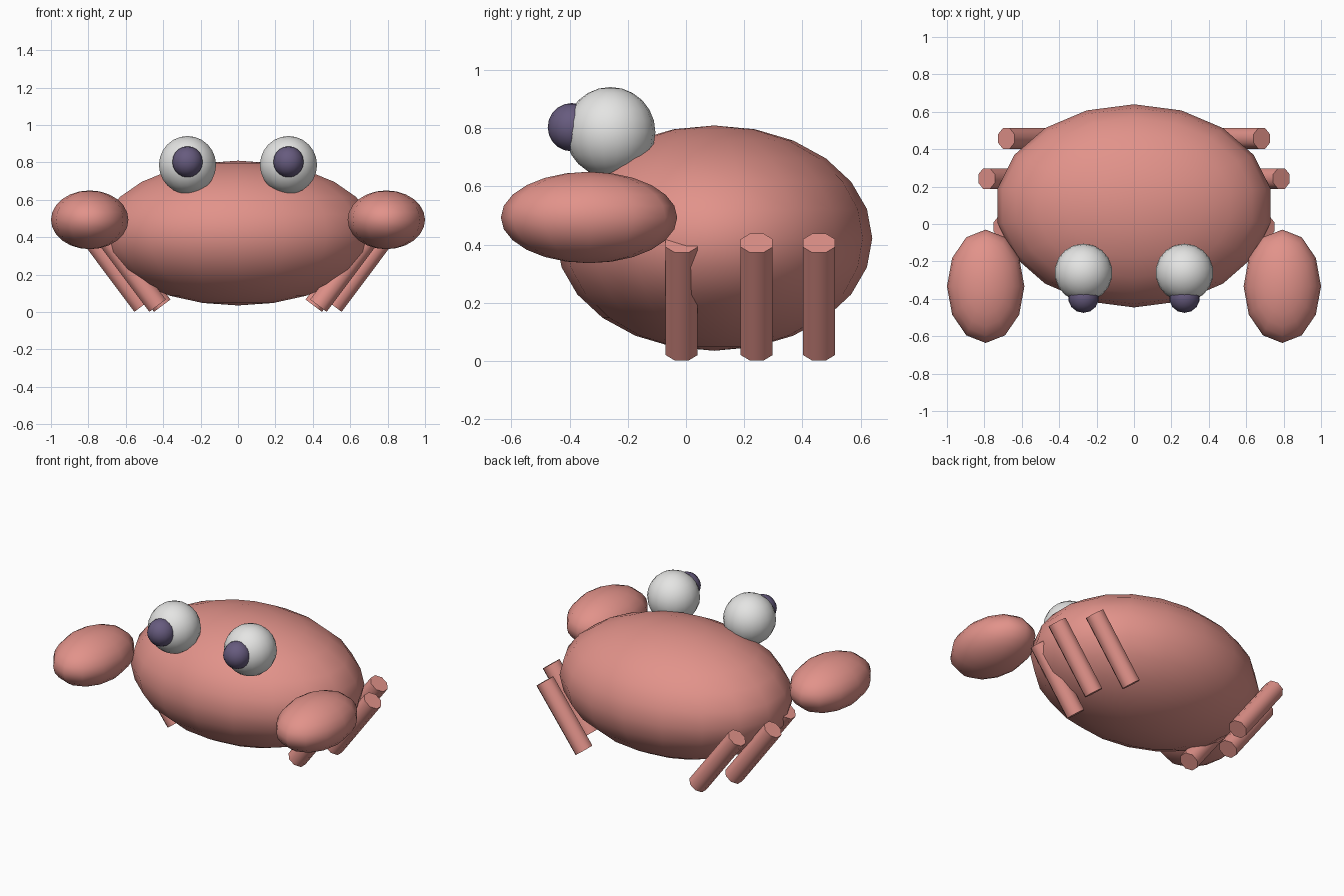
import bpy, bmesh, math
from mathutils import Matrix, Vector

cube = bpy.data.objects.get("Cube")
if cube:
    bpy.data.objects.remove(cube, do_unlink=True)


def material(name, rgb):
    mat = bpy.data.materials.new(name)
    mat.use_nodes = True
    mat.diffuse_color = (*rgb, 1)
    mat.node_tree.nodes["Principled BSDF"].inputs["Base Color"].default_value = (*rgb, 1)
    return mat


coral = material("coral shell", (0.76, 0.29, 0.255))
white = material("eye white", (0.78, 0.78, 0.77))
purple = material("dark purple", (0.135, 0.105, 0.21))


def finish(name, bm, mat):
    mesh = bpy.data.meshes.new(name)
    bm.to_mesh(mesh)
    bm.free()
    mesh.materials.append(mat)
    obj = bpy.data.objects.new(name, mesh)
    bpy.context.collection.objects.link(obj)
    bpy.ops.object.select_all(action="DESELECT")
    obj.select_set(True)
    bpy.context.view_layer.objects.active = obj
    bpy.ops.object.shade_smooth_by_angle(angle=math.radians(50))
    return obj


def ellipsoid(name, center, radii, mat, segments, rings):
    bm = bmesh.new()
    bmesh.ops.create_uvsphere(bm, u_segments=segments, v_segments=rings, radius=1)
    # Put a column of vertices on the y axis
    turn = math.pi / 2 - math.atan2(*max(bm.verts, key=lambda v: v.co.y).co.yx)
    bm.transform(Matrix.Rotation(turn, 4, "Z"))
    bm.transform(Matrix.LocRotScale(Vector(center), None, Vector(radii)))
    return finish(name, bm, mat)


def leg(name, bottom, top):
    axis = top - bottom
    bm = bmesh.new()
    bmesh.ops.create_cone(bm, cap_ends=True, segments=8, radius1=0.0595,
                          radius2=0.0595, depth=axis.length)
    bm.transform(Matrix.Rotation(math.pi / 8, 4, "Z"))
    bm.transform(Matrix.Rotation(math.atan2(axis.x, axis.z), 4, "Y"))
    bm.transform(Matrix.Translation((top + bottom) / 2))
    return finish(name, bm, coral)


# Shell
ellipsoid("body", (0, 0.097, 0.422), (0.74, 0.543, 0.387), coral, 18, 12)

# Paired parts
for side, s in (("left", 1), ("right", -1)):
    ellipsoid(side + "_claw", (s * 0.793, -0.333, 0.493), (0.207, 0.303, 0.157), coral, 12, 12)
    ellipsoid(side + "_eye", (s * 0.27, -0.26, 0.786), (0.155, 0.155, 0.155), white, 18, 12)
    ellipsoid(side + "_pupil", (s * 0.27, -0.392, 0.803), (0.083, 0.083, 0.083), purple, 14, 10)
    for place, foot, y in (("front", 0.43, -0.015), ("middle", 0.51, 0.243), ("rear", 0.405, 0.457)):
        leg(f"{side}_{place}_leg", Vector((s * foot, y, 0.034)),
            Vector((s * (foot + 0.278), y, 0.405)))
